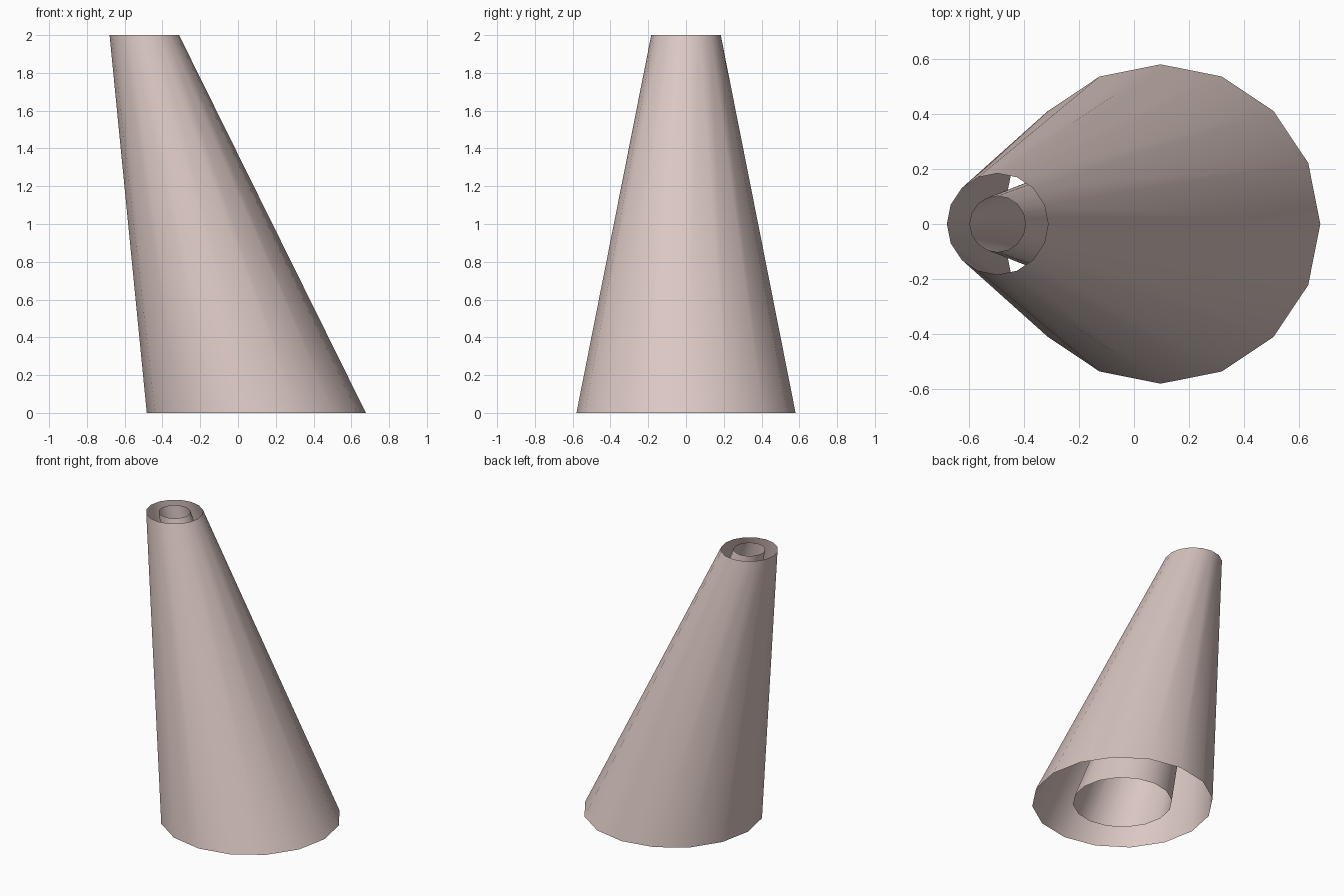
import bpy
import bmesh
from math import cos, sin, tau

SIDES = 16
BASE_X, TOP_X, HEIGHT = 0.097, -0.496, 2.0

cube = bpy.data.objects.get("Cube")
if cube:
    bpy.data.objects.remove(cube, do_unlink=True)

# Single dusty pink material
pink = bpy.data.materials.new("dusty_pink")
pink.use_nodes = True
colour = (0.70, 0.57, 0.54, 1.0)
pink.diffuse_color = colour
pink.node_tree.nodes["Principled BSDF"].inputs["Base Color"].default_value = colour


def ring(bm, x, z, radius):
    return [bm.verts.new((x + radius * cos(tau * i / SIDES),
                          radius * sin(tau * i / SIDES), z))
            for i in range(SIDES)]


def leaning_tube(name, base_radius, top_radius):
    """Open, tapered tube leaning towards -x."""
    bm = bmesh.new()
    low = ring(bm, BASE_X, 0, base_radius)
    high = ring(bm, TOP_X, HEIGHT, top_radius)
    for i in range(SIDES):
        j = (i + 1) % SIDES
        bm.faces.new((low[i], low[j], high[j], high[i])).smooth = True
    mesh = bpy.data.meshes.new(name)
    bm.to_mesh(mesh)
    bm.free()
    mesh.materials.append(pink)
    obj = bpy.data.objects.new(name, mesh)
    bpy.context.collection.objects.link(obj)
    return obj


# Outer shell and the narrower tube inside it
leaning_tube("outer_shell", 0.58, 0.184)
leaning_tube("inner_tube", 0.318, 0.102)
